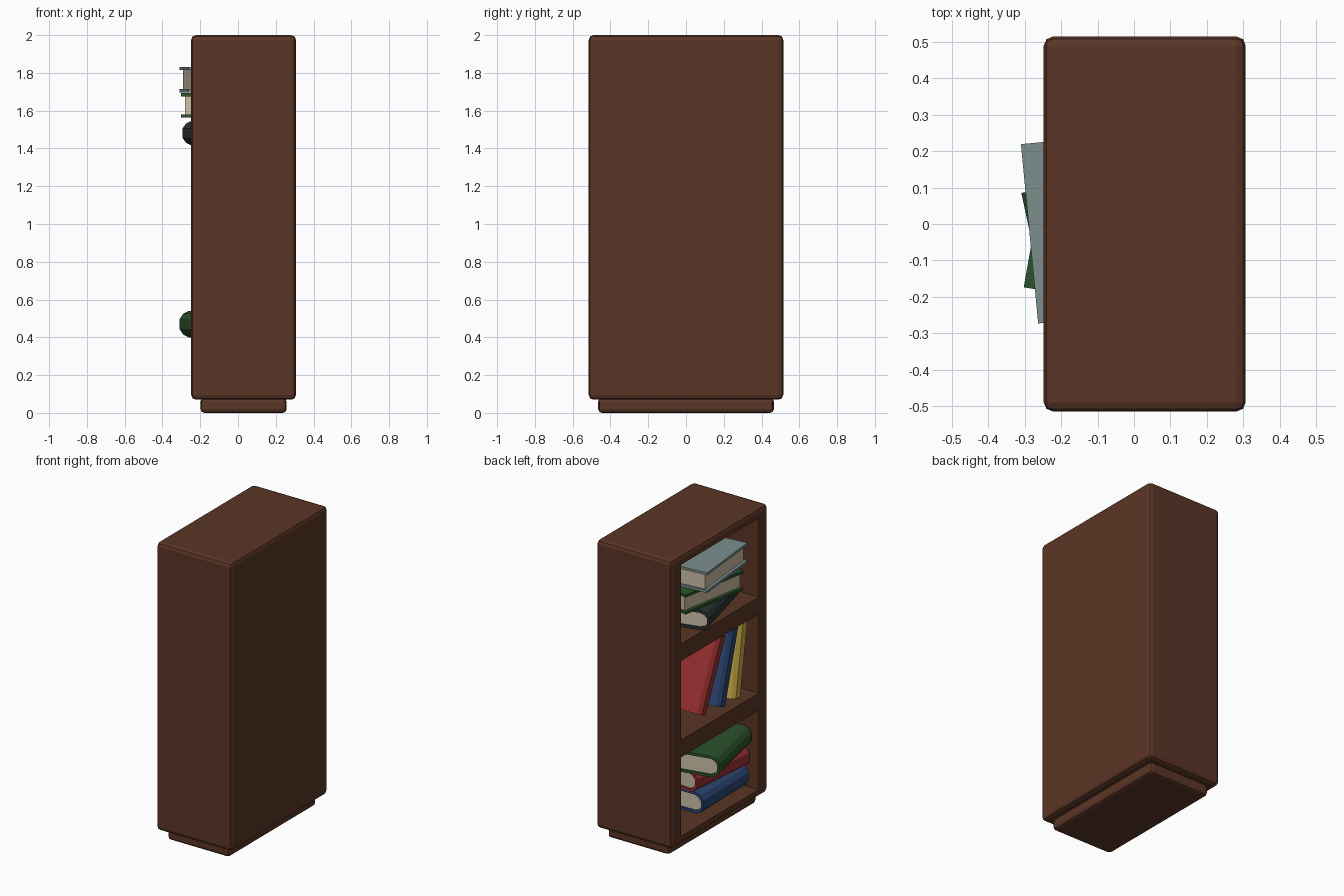
import bpy, bmesh
from math import radians, sin, cos
from mathutils import Matrix, Vector

if "Cube" in bpy.data.objects:
    bpy.data.objects.remove(bpy.data.objects["Cube"])


def material(name, rgb):
    m = bpy.data.materials.new(name)
    m.diffuse_color = (*rgb, 1)
    m.use_nodes = True
    m.node_tree.nodes["Principled BSDF"].inputs["Base Color"].default_value = m.diffuse_color
    return m


WOOD = material("wood", (0.105, 0.036, 0.019))
PANEL = material("panel_wood", (0.25, 0.085, 0.04))
PAPER = material("paper", (0.6, 0.52, 0.38))
RED = material("red", (0.32, 0.03, 0.03))
BLUE = material("blue", (0.025, 0.06, 0.17))
GREEN = material("green", (0.025, 0.085, 0.025))
YELLOW = material("yellow", (0.6, 0.42, 0.06))
GREY = material("grey", (0.2, 0.27, 0.27))
DARK = material("charcoal", (0.025, 0.034, 0.036))


def add_object(name, bm, mat):
    bmesh.ops.recalc_face_normals(bm, faces=bm.faces)
    me = bpy.data.meshes.new(name)
    bm.to_mesh(me)
    bm.free()
    ob = bpy.data.objects.new(name, me)
    bpy.context.collection.objects.link(ob)
    me.materials.append(mat)
    return ob


def box(name, lo, hi, mat, bevel=0):
    lo, hi = Vector(lo), Vector(hi)
    bm = bmesh.new()
    bmesh.ops.create_cube(bm, size=1, matrix=Matrix.Translation((lo + hi) / 2)
                          @ Matrix.Diagonal((*(hi - lo), 1)))
    ob = add_object(name, bm, mat)
    if bevel:
        b = ob.modifiers.new("bevel", 'BEVEL')
        b.width, b.segments = bevel, 2
    return ob


def extrude(name, profile, length, mat, matrix):
    """Extrude an x-z profile along y, centred on y = 0."""
    bm = bmesh.new()
    face = bm.faces.new([bm.verts.new((x, -length / 2, z)) for x, z in profile])
    out = bmesh.ops.extrude_face_region(bm, geom=[face])
    verts = [v for v in out["geom"] if isinstance(v, bmesh.types.BMVert)]
    bmesh.ops.translate(bm, verts=verts, vec=(0, length, 0))
    bmesh.ops.transform(bm, matrix=matrix, verts=bm.verts)
    return add_object(name, bm, mat)


W, L = 0.36, 0.495     # book width and length


def half_round(x0, half, chamfer, end):
    top = [(x0, half * 0.38), (x0 + chamfer * 0.4, half * 0.8),
           (x0 + chamfer, half), (end, half)]
    return top


def book(name, mat, matrix, thick=0.135):
    """Cover wrapped round a faceted spine, spine at x = 0, pages inside."""
    t = 0.017
    outer = half_round(0, thick / 2, 0.05, W)
    inner = half_round(t, thick / 2 - t, 0.045, W)
    flip = lambda pts: [(x, -z) for x, z in pts]
    cover = outer[::-1] + flip(outer) + flip(inner)[::-1] + inner
    extrude(name + "_cover", cover, L, mat, matrix)
    block = half_round(t, thick / 2 - t, 0.045, W - 0.02)
    extrude(name + "_pages", block[::-1] + flip(block), L - 0.02, PAPER, matrix)


# Cabinet with three compartments open toward -x
cabinet = box("cabinet", (-0.248, -0.515, 0.07), (0.307, 0.515, 2.0), WOOD, 0.025)
for i in range(3):
    z = 0.12 + i * 0.645
    cut = box(f"compartment_cutter_{i}", (-0.5, -0.415, z), (0.28, 0.405, z + 0.53), WOOD)
    cut.hide_render = True
    cut.hide_set(True)
    m = cabinet.modifiers.new("compartment", 'BOOLEAN')
    m.operation, m.solver, m.object = 'DIFFERENCE', 'EXACT', cut
    box(f"back_panel_{i}", (0.27, -0.415, z), (0.28, 0.405, z + 0.53), PANEL)
box("plinth", (-0.198, -0.465, 0), (0.257, 0.465, 0.08), WOOD, 0.02)

# Lying books: front edge centre x, y, centre z, turn in degrees, spine at rear
lying = [
    ("lower_blue_book", BLUE, -0.18, -0.165, 0.19, 1, False, 0.14),
    ("lower_red_book", RED, -0.17, -0.15, 0.33, -5, False, 0.14),
    ("lower_green_book", GREEN, -0.258, -0.157, 0.47, 12, False, 0.14),
    ("upper_charcoal_book", DARK, -0.234, -0.07, 1.481, 14, False, 0.13),
    ("upper_green_book", GREEN, -0.26, 0.07, 1.628, -10, True, 0.13),
    ("upper_grey_book", GREY, -0.287, -0.027, 1.764, 5.5, True, 0.135),
]
for name, mat, x, y, z, turn, rear, thick in lying:
    M = Matrix.Translation((x, y, z)) @ Matrix.Rotation(radians(turn), 4, 'Z')
    if rear:
        M = M @ Matrix.Translation((W, 0, 0)) @ Matrix.Rotation(radians(180), 4, 'Z')
    book(name, mat, M, thick)

# Leaning books: spine x, bottom centre y, lean in degrees
for name, mat, x, y, lean in [("leaning_red_book", RED, -0.19, 0.085, 25),
                              ("leaning_blue_book", BLUE, -0.205, -0.1, 16),
                              ("leaning_yellow_book", YELLOW, -0.2, -0.265, 9)]:
    a, thick = radians(lean), 0.12
    base = Matrix.Translation((x, y, 0.767 + thick / 2 * sin(a)))
    M = base @ Matrix.Rotation(radians(90) + a, 4, 'X') @ Matrix.Translation((0, L / 2, 0))
    book(name, mat, M, thick)
